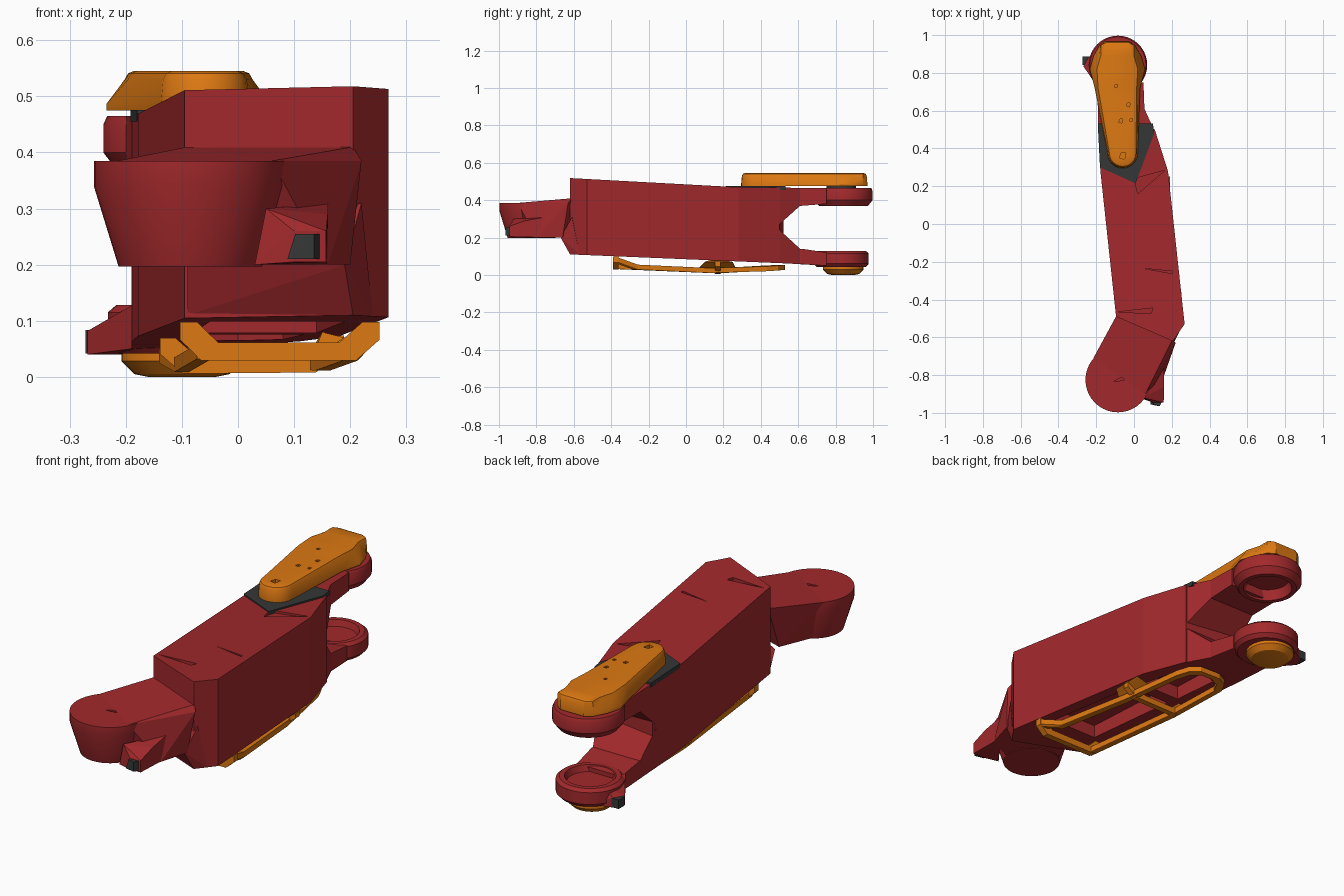
import bpy, bmesh
from math import sin, cos, pi, radians
from mathutils import Vector


def material(name, rgb):
    m = bpy.data.materials.new(name)
    m.diffuse_color = (*rgb, 1)
    return m


RED = material("red_paint", (0.36, 0.022, 0.025))
ORANGE = material("orange_paint", (0.72, 0.19, 0.006))
DARK = material("dark_metal", (0.035, 0.037, 0.037))


def finish(name, bm, mat):
    bmesh.ops.recalc_face_normals(bm, faces=bm.faces)
    me = bpy.data.meshes.new(name)
    bm.to_mesh(me)
    bm.free()
    ob = bpy.data.objects.new(name, me)
    bpy.context.collection.objects.link(ob)
    if mat:
        me.materials.append(mat)
    return ob


def add_hull(bm, pts):
    vs = [bm.verts.new(p) for p in pts]
    res = bmesh.ops.convex_hull(bm, input=vs)
    junk = {v for v in res["geom_interior"] + res["geom_unused"] if isinstance(v, bmesh.types.BMVert)}
    bmesh.ops.delete(bm, geom=list(junk), context='VERTS')


def hulls(name, groups, mat):
    bm = bmesh.new()
    for g in groups:
        add_hull(bm, g)
    return finish(name, bm, mat)


def box(x0, x1, y0, y1, z0, z1):
    return [(x, y, z) for x in (x0, x1) for y in (y0, y1) for z in (z0, z1)]


def prism(outline, z0, z1):
    return [(x, y, z) for x, y in outline for z in (z0, z1)]


def loft(name, rings, mat, closed=False):
    bm = bmesh.new()
    rv = [[bm.verts.new(p) for p in r] for r in rings]
    n = len(rv[0])
    for a, b in zip(rv, rv[1:]):
        for i in range(n):
            bm.faces.new((a[i], a[(i + 1) % n], b[(i + 1) % n], b[i]))
    caps = [bm.faces.new(rv[0]), bm.faces.new(rv[-1])]
    bmesh.ops.triangulate(bm, faces=caps)
    return finish(name, bm, mat)


def turned(name, cx, cy, profile, mat, n=40):
    rings = [[(cx + r * cos(2 * pi * i / n), cy + r * sin(2 * pi * i / n), z)
              for i in range(n)] for r, z in profile]
    return smooth(loft(name, rings, mat))


def smooth(ob):
    bpy.ops.object.select_all(action='DESELECT')
    ob.select_set(True)
    bpy.context.view_layer.objects.active = ob
    bpy.ops.object.shade_smooth_by_angle(angle=radians(28))
    return ob


def cut(ob, groups):
    cutter = hulls("cutter", groups, None)
    cutter.hide_render = True
    mod = ob.modifiers.new("cut", 'BOOLEAN')
    mod.operation, mod.solver, mod.object = 'DIFFERENCE', 'EXACT', cutter
    bpy.context.view_layer.objects.active = ob
    bpy.ops.object.modifier_apply(modifier=mod.name)
    bpy.data.objects.remove(cutter)


# Main arm beam: plan outline with sloping top and bottom
def top(y):
    return 0.518 - 0.05 * (y + 0.62) / 0.92 if y < 0.3 else 0.468


def bottom(y):
    return 0.11 - 0.05 * (y + 0.62) / 1.2


plan = [(-0.095, -0.49), (0.205, -0.62), (0.268, -0.53), (0.18, 0.28),
        (0.11, 0.5), (-0.19, 0.52), (-0.178, 0.28)]
beam = loft("arm_beam", [[(x, y, bottom(y)) for x, y in plan],
                         [(x, y, top(y)) for x, y in plan]], RED)
slits = [[(-0.085, -0.465), (0.09, -0.475), (0.10, -0.445)],
         [(0.05, -0.235), (0.2, -0.262), (0.2, -0.25)],
         [(0.0, 0.24), (0.02, 0.16), (0.165, 0.285), (0.1, 0.25)]]
cuts = [prism(s, 0.46 + 0.01 * (i < 2), 0.6) for i, s in enumerate(slits)]
# underside windows inside the guard frame
cuts += [prism([(-0.05, -0.34), (0.19, -0.34), (0.14, 0.14), (-0.08, 0.14)], 0.0, 0.16),
         prism([(-0.09, 0.2), (0.12, 0.2), (0.08, 0.42), (0.0, 0.47), (-0.1, 0.44)], 0.0, 0.14)]
cut(beam, cuts)

# Front knuckle: tapered drum, neck and side spur
knuckle = turned("front_knuckle", -0.085, -0.825,
                 [(0.128, 0.197), (0.172, 0.34), (0.172, 0.385)], RED)
cut(knuckle, [prism([(-0.11, -0.835), (-0.04, -0.825), (-0.045, -0.8)], 0.34, 0.45)])
hulls("front_neck", [
    [(-0.215, -0.71, 0.385), (-0.1, -0.565, 0.385), (-0.09, -0.48, 0.41), (0.205, -0.61, 0.41),
     (0.22, -0.63, 0.385), (0.1, -0.82, 0.385), (0.06, -0.9, 0.385), (-0.16, -0.73, 0.2),
     (-0.09, -0.56, 0.2), (0.2, -0.66, 0.2), (0.16, -0.8, 0.2), (0.03, -0.86, 0.2)],
    [(-0.09, -0.53, 0.2), (0.19, -0.67, 0.2), (0.205, -0.62, 0.11), (-0.09, -0.49, 0.11),
     (0.24, -0.57, 0.11), (0.22, -0.61, 0.31)]], RED)
hulls("knuckle_spur", [
    box(0.1, 0.157, -0.945, -0.91, 0.205, 0.26) +
    [(0.16, -0.75, 0.2), (0.16, -0.75, 0.31), (0.03, -0.92, 0.2), (0.05, -0.92, 0.3), (0.16, -0.86, 0.29)]], RED)
hulls("front_stop", [[(0.088, -0.94, 0.21), (0.102, -0.94, 0.255), (0.155, -0.925, 0.255), (0.155, -0.925, 0.21),
                      (0.088, -0.955, 0.21), (0.102, -0.955, 0.255),
                      (0.135, -0.965, 0.255), (0.135, -0.965, 0.21)]], DARK)

# Rear fork: two arms, each with a recessed round lug
hulls("fork_upper_arm", [
    [(0.11, 0.49, 0.468), (-0.19, 0.49, 0.468), (0.11, 0.49, 0.262), (-0.19, 0.49, 0.262),
     (0.055, 0.61, 0.465), (-0.19, 0.61, 0.465), (0.055, 0.61, 0.37), (-0.19, 0.61, 0.37)],
    box(-0.19, 0.055, 0.6, 0.62, 0.37, 0.465) + box(-0.2, 0.05, 0.74, 0.75, 0.38, 0.465)], RED)
hulls("fork_lower_arm", [
    [(0.11, 0.49, 0.064), (-0.19, 0.49, 0.064), (0.11, 0.49, 0.25), (-0.19, 0.49, 0.25),
     (0.055, 0.61, 0.058), (-0.19, 0.61, 0.058), (0.055, 0.61, 0.14), (-0.19, 0.61, 0.14)],
    box(-0.19, 0.055, 0.6, 0.62, 0.058, 0.14) + box(-0.19, 0.04, 0.74, 0.75, 0.05, 0.12)], RED)
turned("upper_lug", -0.085, 0.842,
       [(0.1, 0.42), (0.11, 0.37), (0.132, 0.37), (0.155, 0.4), (0.155, 0.45), (0.148, 0.465)], RED)
turned("lower_lug", -0.085, 0.83,
       [(0.13, 0.042), (0.147, 0.06), (0.147, 0.115), (0.132, 0.128), (0.11, 0.128), (0.1, 0.1)], RED)
hulls("lower_lug_spur", [box(-0.24, -0.2, 0.83, 0.885, 0.04, 0.085) +
                         [(-0.268, 0.835, 0.04), (-0.268, 0.835, 0.082), (-0.19, 0.72, 0.05), (-0.19, 0.72, 0.127),
                          (-0.19, 0.88, 0.127), (-0.15, 0.93, 0.05)]], RED)
hulls("rear_stop", [box(-0.272, -0.235, 0.842, 0.887, 0.042, 0.084)], DARK)
turned("lower_cap", -0.1, 0.84,
       [(0.06, 0.0), (0.085, 0.005), (0.108, 0.028), (0.108, 0.05)], ORANGE)
hulls("upper_hub", [[(-0.085 + 0.08 * cos(a * pi / 8), 0.83 + 0.08 * sin(a * pi / 8), z)
                     for a in range(16) for z in (0.45, 0.48)]], DARK)


# Orange top cover: tapered outline, flared at the rear
def cover_ring(z, inset, flare):
    pts = [(-0.06 + (0.08 - inset) * cos(a), 0.375 + (0.08 - inset) * sin(a))
           for a in [pi + pi * i / 12 for i in range(13)]]
    w = 0.118 + flare - inset
    c, e = -0.088, 0.97 - inset
    half = [(0.112 - inset + flare * 0.3, 0.72), (w, 0.82), (w - 0.02, 0.89), (0.095 - inset * 0.7, 0.945), (0.06, e)]
    pts += [(c + x, min(y, e)) for x, y in half] + [(c - x, min(y, e)) for x, y in reversed(half)]
    return [(x, y, z) for x, y in pts]


cover = loft("top_cover", [cover_ring(0.475, 0, 0.028), cover_ring(0.487, 0, 0.028),
                           cover_ring(0.53, 0.004, 0.0), cover_ring(0.541, 0.01, 0.0),
                           cover_ring(0.545, 0.02, 0.0)], ORANGE)
holes = [(-0.06, 0.36, 0.017), (-0.07, 0.545, 0.01), (-0.015, 0.55, 0.008),
         (-0.03, 0.63, 0.01), (-0.095, 0.73, 0.008)]
cut(cover, [prism([(x - r, y - r * 0.6), (x + r * 0.6, y - r), (x + r, y + r), (x - r * 0.5, y + r)], 0.525, 0.6)
            for x, y, r in holes])
smooth(cover)

# Dark plate under the cover
hulls("cover_plate", [prism([(-0.192, 0.533), (-0.18, 0.3), (-0.09, 0.3), (0.008, 0.215),
                             (0.107, 0.48), (0.1, 0.533)], 0.455, 0.476)], DARK)

# Orange guard frame under the beam
side = [(0.237, -0.375, 0.08), (0.2, -0.27, 0.042), (0.15, 0.12, 0.024), (0.1, 0.42, 0.033), (0.075, 0.48, 0.037),
        (0.03, 0.512, 0.04), (-0.05, 0.515, 0.04), (-0.1, 0.49, 0.04), (-0.128, 0.44, 0.038),
        (-0.1, 0.17, 0.022), (-0.06, -0.375, 0.045)]
front = [(0.237, -0.375, 0.082), (0.195, -0.375, 0.045), (-0.05, -0.375, 0.045), (-0.088, -0.375, 0.082)]
cross = [(0.175, 0.17, 0.06), (0.125, 0.17, 0.022), (-0.085, 0.17, 0.02), (-0.125, 0.17, 0.055)]


def bars(path, w, h):
    corners = [[(x + dx * w, y + dy * w, z + dz * h) for dx in (-1, 1) for dy in (-1, 1) for dz in (-1, 1)]
               for x, y, z in path]
    return [a + b for a, b in zip(corners, corners[1:])]


hulls("guard_frame", bars(side, 0.013, 0.013) + bars(front, 0.015, 0.016) + bars(cross, 0.014, 0.014) +
      [[(0.19, 0.1, 0.07), (0.19, 0.25, 0.07), (0.13, 0.06, 0.03), (0.12, 0.27, 0.03),
        (0.15, 0.13, 0.08), (0.15, 0.2, 0.08)]], ORANGE)
